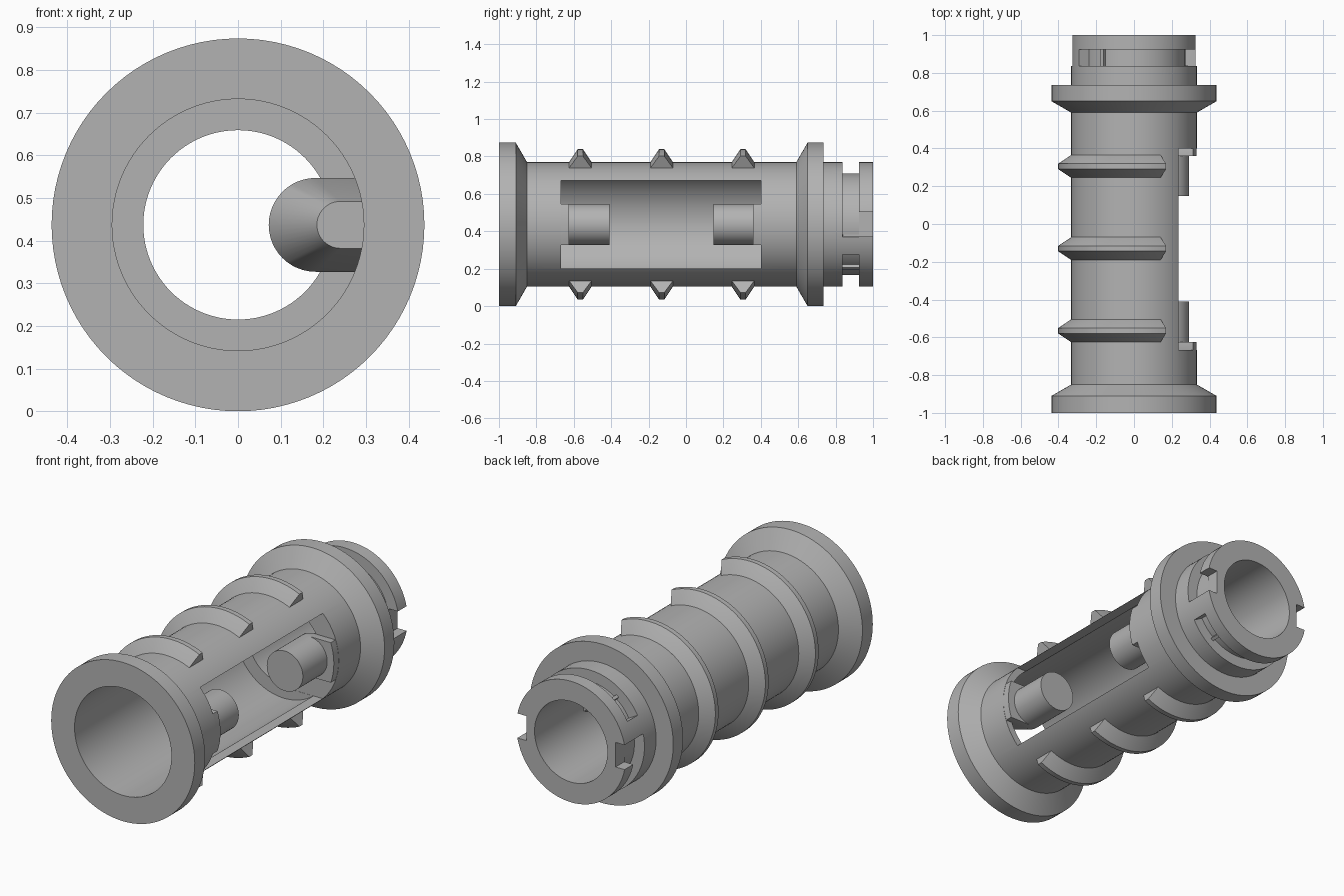
import bpy, bmesh
from math import sin, cos, asin, radians, pi

if "Cube" in bpy.data.objects:
    bpy.data.objects.remove(bpy.data.objects["Cube"])

AXIS_Z = 0.437   # height of the tube's axis
BODY_R = 0.333
PIN_R = 0.11
PIN_X = 0.182

grey = bpy.data.materials.new("plain grey")
grey.use_nodes = True
COLOUR = (0.45, 0.45, 0.45, 1)
grey.diffuse_color = COLOUR
grey.node_tree.nodes["Principled BSDF"].inputs["Base Color"].default_value = COLOUR


def loft(name, rings, closed=False):
    """Skin matching closed sections; cap the ends unless the loft closes."""
    bm = bmesh.new()
    rows = [[bm.verts.new(p) for p in ring] for ring in rings]
    pairs = list(zip(rows, rows[1:]))
    if closed:
        pairs.append((rows[-1], rows[0]))
    else:
        bm.faces.new(rows[0])
        bm.faces.new(rows[-1])
    n = len(rows[0])
    for a, b in pairs:
        for i in range(n):
            j = (i + 1) % n
            bm.faces.new((a[i], a[j], b[j], b[i]))
    bmesh.ops.recalc_face_normals(bm, faces=bm.faces)
    mesh = bpy.data.meshes.new(name)
    bm.to_mesh(mesh)
    bm.free()
    mesh.materials.append(grey)
    obj = bpy.data.objects.new(name, mesh)
    bpy.context.collection.objects.link(obj)
    return obj


def revolve(name, profile, start=0, end=360, steps=96):
    """Turn an (r, y) profile about the tube's axis; angles run from +x up."""
    full = end - start == 360
    count = steps if full else steps + 1
    rings = []
    for i in range(count):
        a = radians(start + (end - start) * i / steps)
        rings.append([(r * cos(a), y, AXIS_Z + r * sin(a)) for r, y in profile])
    return loft(name, rings, full)


def box(name, x, y, z):
    return loft(name, [[(px, y[0], z[0]), (px, y[1], z[0]),
                        (px, y[1], z[1]), (px, y[0], z[1])] for px in x])


def activate(obj):
    bpy.ops.object.select_all(action='DESELECT')
    obj.select_set(True)
    bpy.context.view_layer.objects.active = obj


def cut(obj, cutter):
    activate(obj)
    mod = obj.modifiers.new("cut", 'BOOLEAN')
    mod.operation = 'DIFFERENCE'
    mod.solver = 'EXACT'
    mod.object = cutter
    bpy.ops.object.modifier_apply(modifier=mod.name)
    bpy.data.objects.remove(cutter)


def smooth(obj):
    activate(obj)
    bpy.ops.object.shade_smooth_by_angle(angle=radians(25))


# Flanged tube with a stepped bore
tube = revolve("tube_body", [
    (0.295, -1), (0.437, -1), (0.437, -0.91), (BODY_R, -0.85),
    (BODY_R, 0.59), (0.437, 0.65), (0.437, 0.735), (BODY_R, 0.735),
    (BODY_R, 1), (0.222, 1), (0.222, 0.4), (0.295, 0.4)])

# Long window in the left wall
cut(tube, box("window_cutter", (0.05, 0.6), (-0.667, 0.401),
              (AXIS_Z - 0.235, AXIS_Z + 0.235)))

# Two bayonet channels: an entry slot from the rear and a groove round the end
for side, turn in ((1, 0), (-1, 180)):
    groove = [(0.272, 0.837), (0.4, 0.837), (0.4, 0.925), (0.272, 0.925)]
    cut(tube, revolve("groove_cutter", groove, turn - 11.5, turn + 151, 48))
    cut(tube, box("entry_cutter", sorted((side * 0.272, side * 0.4)),
                  (0.84, 1.1), (AXIS_Z - 0.066, AXIS_Z + 0.069)))
    smooth(revolve("detent_rib", [(0.265, 0.835), (0.29, 0.835),
                                  (0.29, 0.927), (0.265, 0.927)],
                   turn + 124, turn + 127.5, 2))
smooth(tube)

# Three tapered ribs wrapping the closed side
for i, y in enumerate((-0.565, -0.13, 0.305)):
    smooth(revolve(f"outer_rib_{i + 1}", [
        (0.325, y - 0.064), (BODY_R, y - 0.06), (0.402, y - 0.014),
        (0.402, y + 0.014), (BODY_R, y + 0.06), (0.325, y + 0.064)], 65, 295, 64))


def bracket_section(y, xc, r):
    """U-shaped section with its back following the tube wall."""
    wall = BODY_R - 0.001
    half = asin(r / wall)
    pts = [(xc + r * cos(a), r * sin(a))
           for a in (pi / 2 + pi * i / 24 for i in range(25))]
    pts += [(wall * cos(a), wall * sin(a))
            for a in (half * (i / 4 - 1) for i in range(9))]
    return [(x, y, AXIS_Z + z) for x, z in pts]


def pin_section(y):
    return [(PIN_X + PIN_R * cos(a), y, AXIS_Z + PIN_R * sin(a))
            for a in (2 * pi * i / 48 for i in range(48))]


# Facing pins, each on a tapered bracket
for name, sign, wall_y, pin_end in (("front", 1, -0.667, -0.41),
                                    ("rear", -1, 0.4, 0.147)):
    tongue = wall_y + sign * 0.041
    smooth(loft(name + "_bracket", [
        bracket_section(wall_y - sign * 0.18, 0.24, 0.055),
        bracket_section(wall_y, PIN_X, PIN_R),
        bracket_section(tongue, PIN_X, PIN_R)]))
    smooth(loft(name + "_pin", [pin_section(tongue - sign * 0.01),
                                pin_section(pin_end)]))
